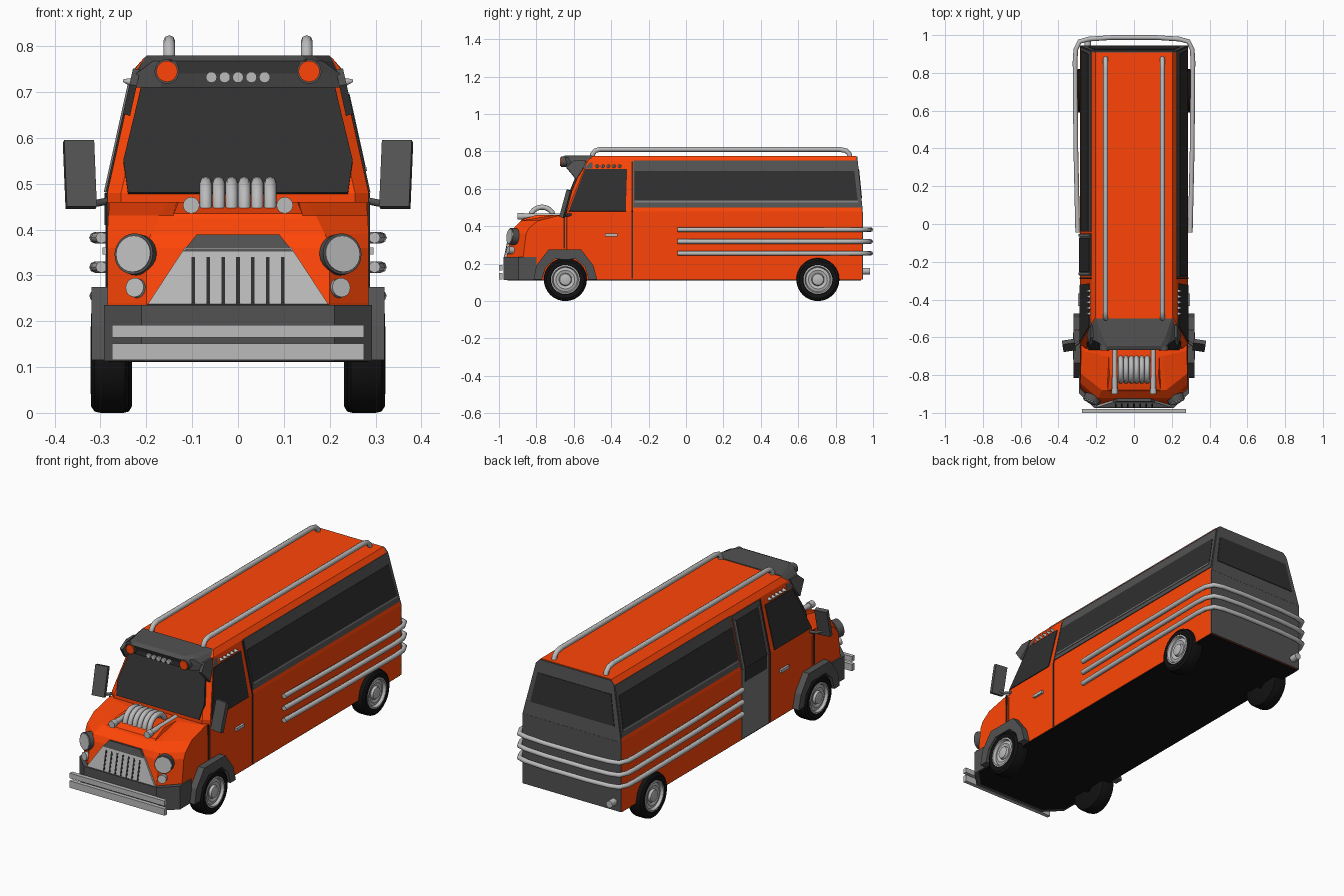
import bpy, bmesh, math
from mathutils import Vector, Matrix

if "Cube" in bpy.data.objects:
    bpy.data.objects.remove(bpy.data.objects["Cube"])

def material(name, *rgb):
    m = bpy.data.materials.new(name)
    m.diffuse_color = (*rgb, 1)
    m.use_nodes = True
    m.node_tree.nodes["Principled BSDF"].inputs["Base Color"].default_value = m.diffuse_color
    return m

ORANGE = material("orange", 1, .06, .002)
DARK = material("dark_grey", .085, .085, .085)
GREY = material("mid_grey", .2, .2, .2)
GLASS = material("tinted_glass", .028, .028, .028)
BLACK = material("black", .006, .006, .006)
CHROME = material("chrome", .5, .5, .5)

def finish(bm, name, mat, smooth=False):
    bmesh.ops.recalc_face_normals(bm, faces=bm.faces)
    me = bpy.data.meshes.new(name)
    bm.to_mesh(me)
    bm.free()
    me.materials.append(mat)
    ob = bpy.data.objects.new(name, me)
    bpy.context.collection.objects.link(ob)
    if smooth:
        bpy.context.view_layer.objects.active = ob
        bpy.ops.object.select_all(action='DESELECT')
        ob.select_set(True)
        bpy.ops.object.shade_smooth_by_angle(angle=math.radians(35))
    return ob

def loft(name, levels, mat):
    """levels: (z, half outline [(x, y), ...]); mirrored over x, stacked, capped."""
    bm = bmesh.new()
    rings = []
    for z, half in levels:
        outline = half + [(-x, y) for x, y in reversed(half)]
        rings.append([bm.verts.new((x, y, z)) for x, y in outline])
    for a, b in zip(rings, rings[1:]):
        for i in range(len(a)):
            j = (i + 1) % len(a)
            bm.faces.new((a[i], a[j], b[j], b[i]))
    bm.faces.new(rings[0])
    bm.faces.new(rings[-1])
    return finish(bm, name, mat)

def panel(name, pts, place, thick, mat):
    """Flat outline laid on a body surface, thickened both ways."""
    bm = bmesh.new()
    bm.faces.new([bm.verts.new(place(*p)) for p in pts])
    ob = finish(bm, name, mat)
    mod = ob.modifiers.new("thickness", 'SOLIDIFY')
    mod.thickness, mod.offset = thick * 2, 0
    return ob

def box(name, loc, size, mat, turn=0, tilt=0):
    bm = bmesh.new()
    bmesh.ops.create_cube(bm, size=1, matrix=Matrix.Translation(loc) @ Matrix.Rotation(turn, 4, 'Z')
                          @ Matrix.Rotation(tilt, 4, 'X') @ Matrix.Diagonal((*size, 1)))
    return finish(bm, name, mat)

def disc(name, loc, r, depth, axis, mat, r2=None, n=24):
    bm = bmesh.new()
    rot = Vector(axis).to_track_quat('Z', 'Y').to_matrix().to_4x4()
    bmesh.ops.create_cone(bm, cap_ends=True, segments=n, radius1=r, radius2=r if r2 is None else r2,
                          depth=depth, matrix=Matrix.Translation(loc) @ rot)
    return finish(bm, name, mat, True)

def tube(name, pts, r, mat=CHROME):
    cu = bpy.data.curves.new(name, 'CURVE')
    cu.dimensions, cu.bevel_depth, cu.bevel_resolution, cu.use_fill_caps = '3D', r, 2, True
    sp = cu.splines.new('POLY')
    sp.points.add(len(pts) - 1)
    for p, co in zip(sp.points, pts):
        p.co = (*co, 1)
    cu.materials.append(mat)
    ob = bpy.data.objects.new(name, cu)
    bpy.context.collection.objects.link(ob)

def lathe(name, profile, centre, side, mat):
    """Revolve (radius, x) profile about the axle."""
    bm = bmesh.new()
    vs = [bm.verts.new((side * x, centre[0], centre[1] + r)) for r, x in profile]
    es = [bm.edges.new(e) for e in zip(vs, vs[1:])]
    bmesh.ops.spin(bm, geom=vs + es, cent=(0, *centre), axis=(1, 0, 0), angle=math.tau, steps=32)
    bmesh.ops.remove_doubles(bm, verts=bm.verts, dist=1e-5)
    finish(bm, name, mat, True)

# Surface placement for the sloping upper sides, windscreen, nose and tail
def on_side(s, out=0):
    return lambda y, z: (s * (.285 + out - max(0, z - .48) * .222), y, z)
def on_screen(x, z): return (x, -.66 + (z - .48) * .41, z)
def on_nose(x, z): return (x, -.960 + (z - .24) * .208, z)
def on_tail(x, z): return (x, .94 - max(0, z - .48) * .1, z)

# Cabin body
loft("van_body", [(z, [(w, b), (w, f + .025), (w - .03, f)]) for z, w, f, b in (
    (.115, .285, -.66, .94), (.48, .285, -.66, .94), (.75, .225, -.55, .913), (.775, .205, -.52, .908))], ORANGE)
# Bonnet with angled corners, and its raised scoop
loft("bonnet", [(z, [(a, -.64), (a, b), (c, d)]) for z, a, b, c, d in (
    (.115, .285, -.87, .2, -.955), (.24, .285, -.87, .2, -.958), (.36, .285, -.855, .2, -.935),
    (.39, .285, -.84, .19, -.922), (.43, .283, -.79, .17, -.88), (.46, .28, -.67, .15, -.7))], ORANGE)
loft("bonnet_scoop", [(.4, [(.148, -.65), (.145, -.9)]), (.435, [(.145, -.65), (.14, -.88)]),
                      (.46, [(.135, -.65), (.13, -.80)])], ORANGE)
loft("underside", [(z, [(.283, .935), (.283, -.87), (.2, -.955)]) for z in (.111, .117)], BLACK)

# Bumper and chrome bars
loft("front_bumper", [(z, [(.292, -.80), (.292, -.895), (.21, -.975)]) for z in (.113, .235)], DARK)
for z, h in ((.133, .036), (.178, .027)):
    box("bumper_bar", (0, -.990, z), (.55, .02, h), CHROME)

# Grille
panel("grille_surround", [(-.12, .35), (-.09, .387), (.09, .387), (.12, .35)], on_nose, .010, DARK)
panel("grille", [(-.197, .235), (-.115, .36), (.115, .36), (.197, .235)], on_nose, .010, CHROME)
for i in range(7):
    x = (i - 3) * .0325
    panel("grille_slot", [(x - .004, .237), (x - .004, .338), (x + .004, .338), (x + .004, .237)],
          on_nose, .012, GLASS)

# Windscreen
panel("windscreen", [(-.24, .478), (-.25, .55), (-.21, .715), (.21, .715), (.25, .55), (.24, .478)],
      on_screen, .006, GLASS)

# Visor over the windscreen with lamps
loft("roof_visor", [(.71, [(.236, -.50), (.233, -.605), (.17, -.638)]),
                    (.74, [(.228, -.50), (.222, -.612), (.16, -.65)]),
                    (.768, [(.208, -.50), (.185, -.63), (.15, -.668)]),
                    (.779, [(.2, -.50), (.165, -.60), (.14, -.645)])], DARK)
for i in range(5):
    disc("visor_small_lamp", ((i - 2) * .029, -.648, .732), .012, .025, (0, -1, 0), CHROME, n=16)

# Tail panel and window, exhaust
panel("tail_upper", [(-.285, .48), (-.226, .75), (-.207, .772), (.207, .772), (.226, .75), (.285, .48)],
      on_tail, .005, DARK)
panel("tail_lower", [(-.285, .115), (-.285, .48), (.285, .48), (.285, .115)], on_tail, .005, DARK)
panel("tail_window", [(-.243, .55), (-.213, .705), (.213, .705), (.243, .55)], on_tail, .008, GLASS)
disc("exhaust", (-.245, .955, .16), .018, .06, (0, 1, 0), CHROME)

# Engine intake hoops on the bonnet
for i in range(6):
    x = (i - 2.5) * .028
    tube("intake_hoop", [(x, -.77 + .062 * math.cos(a), .445 + .057 * math.sin(a))
                         for a in (math.pi * k / 12 for k in range(13))], .0138)

# Wrap-around side pipes
half = [(.298, -.045), (.308, .4), (.312, .86), (.308, .925), (.288, .966), (.24, .979), (.12, .987)]
for z in (.255, .318, .382):
    tube("wrap_pipe", [(x, y, z) for x, y in half] + [(-x, y, z) for x, y in reversed(half)], .0125)

for s in (1, -1):
    # Wheels
    for y, dx in ((-.645, 0), (.705, -.008)):
        lathe("tyre", [(r, x + dx) for r, x in ((.02, .243), (.1, .239), (.112, .246), (.115, .258), (.115, .3),
              (.112, .313), (.1, .321), (.08, .319), (.074, .305))], (y, .115), s, BLACK)
        lathe("wheel_rim", [(r, x + dx) for r, x in ((.078, .30), (.078, .32), (.07, .322), (.064, .308),
              (.05, .312), (.034, .306), (.03, .318), (.014, .322), (0, .322))], (y, .115), s, CHROME)
    # Front wheel-arch flare
    arch = [(-.815, .115), (-.80, .19), (-.735, .275), (-.56, .275), (-.495, .19), (-.475, .115),
            (-.52, .115), (-.54, .18), (-.59, .225), (-.70, .225), (-.75, .18), (-.77, .115)]
    panel("wheel_arch", arch, on_side(s, .016), .019, DARK)
    # Cab window and rear window band
    panel("cab_window", [(-.627, .48), (-.54, .705), (-.315, .705), (-.322, .48)], on_side(s), .004, GLASS)
    front = -.28 if s > 0 else -.04
    panel("window_band", [(front, .5), (front, .75), (.914, .75), (.937, .5)], on_side(s), .004, DARK)
    panel("side_window", [(front + .005, .535), (front + .005, .695), (.90, .695), (.918, .535)],
          on_side(s), .006, GLASS)
    panel("window_sill", [(front + .005, .526), (front + .005, .535), (.918, .535), (.919, .526)],
          on_side(s), .007, GREY)
    # Door seams and handle
    for y, z0, z1 in ((-.287, .12, .48), (-.652, .28, .46)):
        panel("door_seam", [(y - .004, z0), (y - .004, z1), (y + .004, z1), (y + .004, z0)],
              on_side(s), .003, GLASS)
    panel("door_seam_upper", [(-.291, .48), (-.291, .745), (-.283, .745), (-.283, .48)], on_side(s), .003, GLASS)
    box("door_handle", (s * .288, -.40, .353), (.016, .066, .016), CHROME)
    # Mirror on its arm, leaning back
    tube("mirror_arm", [(s * .27, -.61, .465), (s * .31, -.64, .457), (s * .345, -.655, .475)], .008, DARK)
    box("mirror", (s * .345, -.643, .52), (.066, .022, .15), DARK, s * -.15, -.27)
    # Visor cheek running down the pillar
    panel("visor_cheek", [(-.587, .65), (-.64, .715), (-.60, .75), (-.535, .75), (-.555, .70)],
          on_side(s, -.004), .008, DARK)
    # Headlamps, indicators, visor lamps
    aim = (s * .4, -1, .12)
    disc("headlamp_ring", (s * .221, -.925, .345), .045, .035, aim, DARK)
    disc("headlamp", (s * .222, -.928, .345), .040, .037, aim, CHROME)
    disc("indicator", (s * .22, -.938, .272), .021, .03, aim, CHROME)
    disc("visor_lamp_ring", (s * .155, -.65, .745), .027, .035, (0, -1, 0), DARK)
    disc("visor_lamp", (s * .155, -.653, .745), .023, .04, (0, -1, 0), ORANGE)
    # Row of side marker cones
    for i in range(5):
        disc("side_marker", (s * .236, -.475 + i * .03, .722), .013, .03, (s, 0, .2), CHROME, .003, 12)
    # Bonnet pipes beside the intake
    tube("bonnet_pipe", [(s * .102, -.65, .455), (s * .102, -.895, .453)], .014)
    disc("bonnet_pipe_end", (s * .102, -.885, .453), .018, .03, (0, 1, 0), CHROME, n=16)
    # Roof rails
    tube("roof_rail", [(s * .15, y, z) for y, z in ((-.5, .765), (-.5, .785), (-.485, .804), (-.46, .811),
         (.82, .811), (.855, .804), (.873, .787), (.878, .765))], .013)

# Entrance door on the left side
side = on_side(-1)
panel("entry_door_lower", [(-.275, .118), (-.275, .48), (-.05, .48), (-.05, .118)], side, .004, GREY)
panel("entry_door_upper", [(-.275, .48), (-.275, .745), (-.05, .745), (-.05, .48)], side, .004, DARK)
panel("entry_door_glass", [(-.255, .48), (-.255, .715), (-.075, .715), (-.075, .48)], side, .006, GLASS)
panel("entry_door_glass_low", [(-.255, .41), (-.255, .48), (-.075, .48), (-.075, .41)], side, .006, GLASS)
for y in (-.27, -.066):
    panel("entry_door_post", [(y, .48), (y, .72), (y + .012, .72), (y + .012, .48)], side, .008, GREY)
